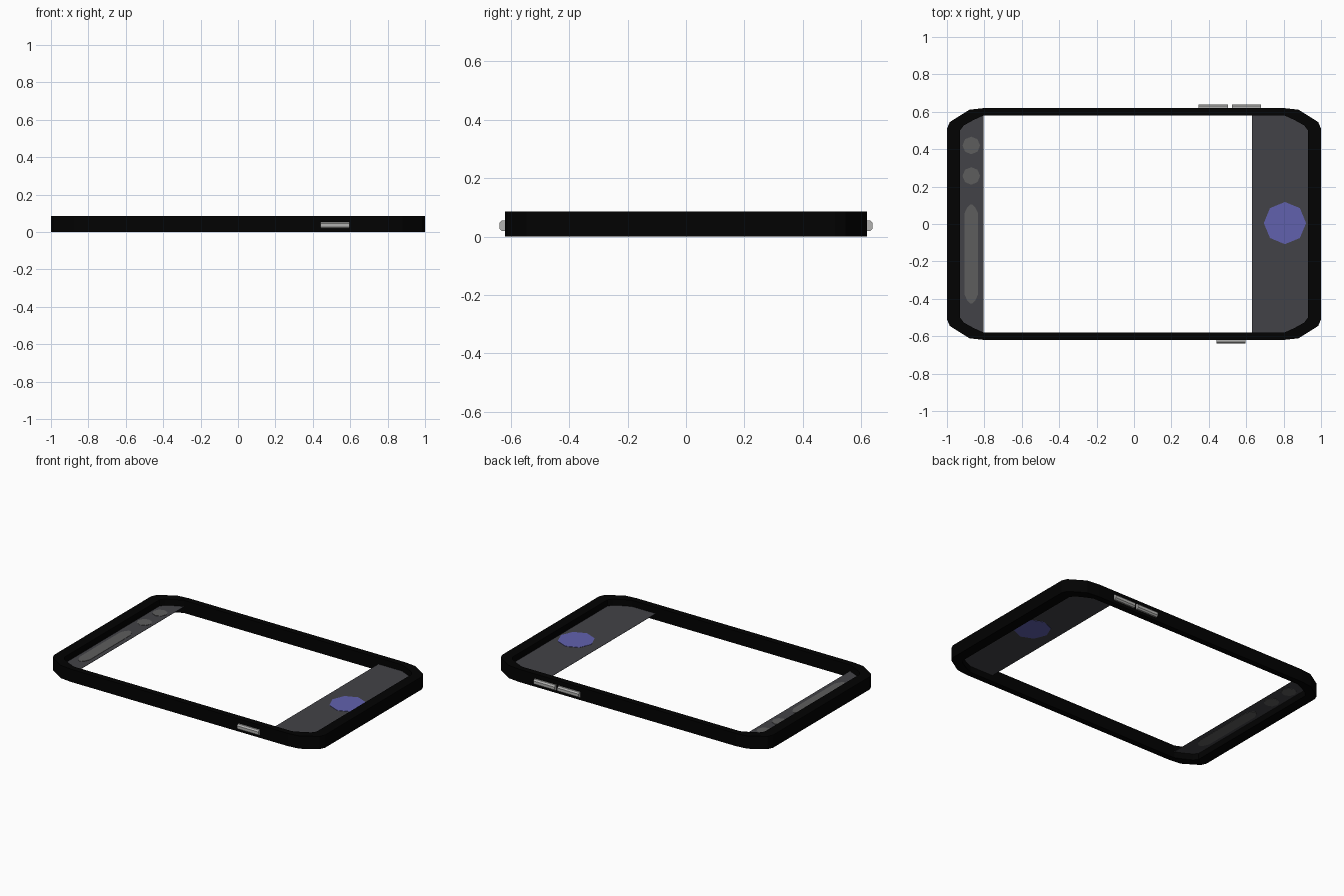
import bpy, bmesh, math

if "Cube" in bpy.data.objects:
    bpy.data.objects.remove(bpy.data.objects["Cube"])

H = 0.085          # frame height
PANEL_Z = 0.042    # level of the screen bars


def material(name, rgb):
    m = bpy.data.materials.new(name)
    m.diffuse_color = (*rgb, 1)
    m.use_nodes = True
    m.node_tree.nodes["Principled BSDF"].inputs["Base Color"].default_value = m.diffuse_color
    return m


BLACK = material("black_shell", (0.0005, 0.0005, 0.0005))
DARK = material("dark_bar", (0.055, 0.055, 0.063))
BLUE = material("avatar_blue", (0.12, 0.12, 0.42))
GREY = material("field_grey", (0.11, 0.11, 0.11))
METAL = material("button_metal", (0.45, 0.45, 0.44))


def finish(name, bm, mat):
    bmesh.ops.recalc_face_normals(bm, faces=bm.faces)
    mesh = bpy.data.meshes.new(name)
    bm.to_mesh(mesh)
    bm.free()
    mesh.materials.append(mat)
    ob = bpy.data.objects.new(name, mesh)
    bpy.context.collection.objects.link(ob)
    return ob


def mirrored(corner):
    """Full outline from one corner, counter-clockwise from the +x side."""
    back = corner[::-1]
    return (corner + [(-x, y) for x, y in back]
            + [(-x, -y) for x, y in corner] + [(x, -y) for x, y in back])


def prism(name, pts, mat, axis_map, a, b):
    """Extrude a closed outline between a and b; axis_map orients it."""
    bm = bmesh.new()
    lo = [bm.verts.new(axis_map(u, v, a)) for u, v in pts]
    hi = [bm.verts.new(axis_map(u, v, b)) for u, v in pts]
    n = len(pts)
    for i in range(n):
        j = (i + 1) % n
        bm.faces.new((lo[i], lo[j], hi[j], hi[i]))
    bm.faces.new(lo[::-1])
    bm.faces.new(hi)
    return finish(name, bm, mat)


def flat(name, pts, mat, half=0.003):
    return prism(name, pts, mat, lambda u, v, w: (u, v, w),
                 PANEL_Z - half, PANEL_Z + half)


# Frame: an outer and an inner outline bridged into a closed ring
OUTER = [(1.0, 0.51), (0.985, 0.545), (0.88, 0.611), (0.80, 0.62)]
INNER = [(0.93, 0.50), (0.91, 0.527), (0.86, 0.555), (0.805, 0.58)]
bm = bmesh.new()
rings = [[bm.verts.new((x, y, z)) for x, y in mirrored(c)]
         for c, z in ((OUTER, 0), (OUTER, H), (INNER, H), (INNER, 0))]
for k in range(4):
    r, s = rings[k], rings[(k + 1) % 4]
    for i in range(len(r)):
        j = (i + 1) % len(r)
        bm.faces.new((r[i], r[j], s[j], s[i]))
finish("frame", bm, BLACK)

# Screen bars at both ends, cut to the inner corners
for name, side, edge in (("header_bar", 1, 0.63), ("message_bar", -1, 0.804)):
    half = [(edge, 0.58)] + INNER[::-1]
    pts = half + [(x, -y) for x, y in half[::-1]]
    flat(name, [(side * x, y) for x, y in pts], DARK, 0.001)


# Round icons
def octagon(x, y, r):
    return [(x + r * math.cos(i * math.pi / 4), y + r * math.sin(i * math.pi / 4))
            for i in range(8)]


flat("avatar_disc", octagon(0.807, 0.005, 0.113), BLUE)
for i, y in enumerate((0.42, 0.257)):
    flat(f"icon_disc_{i + 1}", octagon(-0.87, y, 0.047), GREY)

# Message field with tapered ends
field = [(x - 0.87, y - 0.16) for x, y in
         mirrored([(0.037, 0.215), (0.022, 0.248), (0.006, 0.264)])]
flat("message_field", field, GREY)

# Side buttons: chamfered section run along x
for name, side, x0, x1 in (("volume_up", 1, 0.523, 0.68),
                           ("volume_down", 1, 0.346, 0.503),
                           ("power_button", -1, 0.44, 0.597)):
    section = [(0.61, 0.019), (0.63, 0.019), (0.639, 0.028),
               (0.639, 0.046), (0.63, 0.055), (0.61, 0.055)]
    prism(name, section, METAL, lambda u, v, w: (w, side * u, v), x0, x1)
